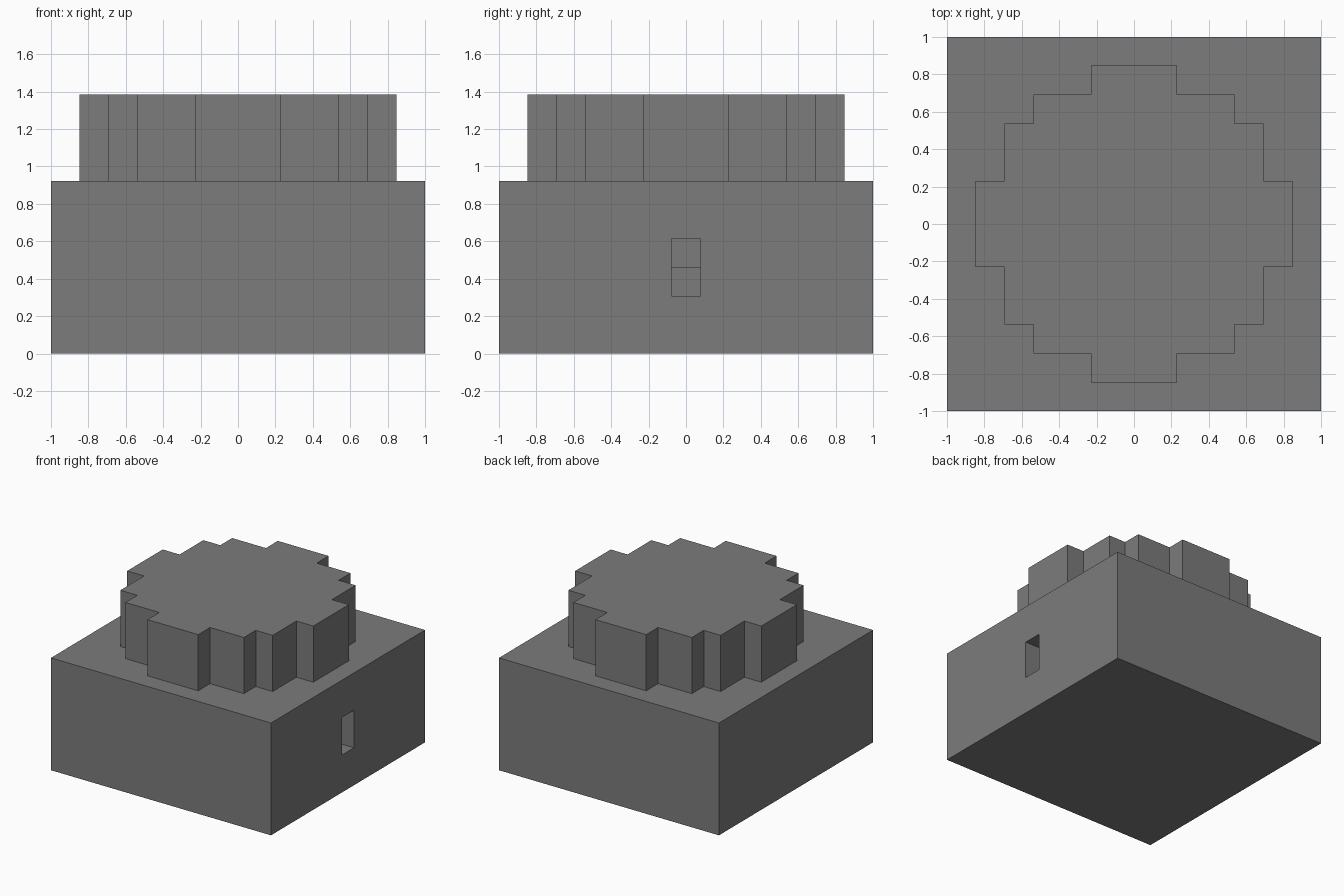
import bpy
import bmesh
from mathutils import Matrix, Vector

old = bpy.data.objects.get("Cube")
if old:
    bpy.data.objects.remove(old, do_unlink=True)

U = 2 / 13          # one block
HALF = 6.5 * U      # half the base width
BASE_H = 6 * U
TOWER_H = 3 * U

stone = bpy.data.materials.new("stone grey")
stone.use_nodes = True
colour = (0.2, 0.2, 0.2, 1)
stone.diffuse_color = colour
stone.node_tree.nodes["Principled BSDF"].inputs["Base Color"].default_value = colour


def prism(name, outline, direction):
    """Extrude a flat outline of 3D points into a closed solid."""
    bm = bmesh.new()
    face = bm.faces.new([bm.verts.new(p) for p in outline])
    result = bmesh.ops.extrude_face_region(bm, geom=[face], use_keep_orig=True)
    moved = [v for v in result["geom"] if isinstance(v, bmesh.types.BMVert)]
    bmesh.ops.translate(bm, verts=moved, vec=direction)
    bmesh.ops.recalc_face_normals(bm, faces=bm.faces)
    mesh = bpy.data.meshes.new(name)
    bm.to_mesh(mesh)
    bm.free()
    mesh.materials.append(stone)
    obj = bpy.data.objects.new(name, mesh)
    bpy.context.collection.objects.link(obj)
    return obj


# Square base
corners = [(-HALF, -HALF, 0), (HALF, -HALF, 0), (HALF, HALF, 0), (-HALF, HALF, 0)]
base = prism("base", corners, Vector((0, 0, BASE_H)))

# Doorway cutter: one block wide, two high, with a step up inside
step = [(7, 2), (5.5, 2), (5.5, 3), (4.5, 3), (4.5, 4), (7, 4)]
cutter = prism("doorway_cutter", [(x * U, -U / 2, z * U) for x, z in step],
               Vector((0, U, 0)))
cutter.hide_render = True
cut = base.modifiers.new("doorway", 'BOOLEAN')
cut.operation = 'DIFFERENCE'
cut.solver = 'EXACT'
cut.object = cutter
bpy.context.view_layer.objects.active = base
bpy.ops.object.modifier_apply(modifier=cut.name)
bpy.data.objects.remove(cutter, do_unlink=True)

# Stepped round tower: one quarter of the outline turned four times
quarter = [(5.5, 1.5), (4.5, 1.5), (4.5, 3.5), (3.5, 3.5),
           (3.5, 4.5), (1.5, 4.5), (1.5, 5.5)]
SINK = 0.02
outline = []
for turn in range(4):
    spin = Matrix.Rotation(turn * 1.5707963, 3, 'Z')
    outline += [spin @ Vector((x * U, y * U, BASE_H - SINK)) for x, y in quarter]
prism("tower", outline, Vector((0, 0, TOWER_H + SINK)))
